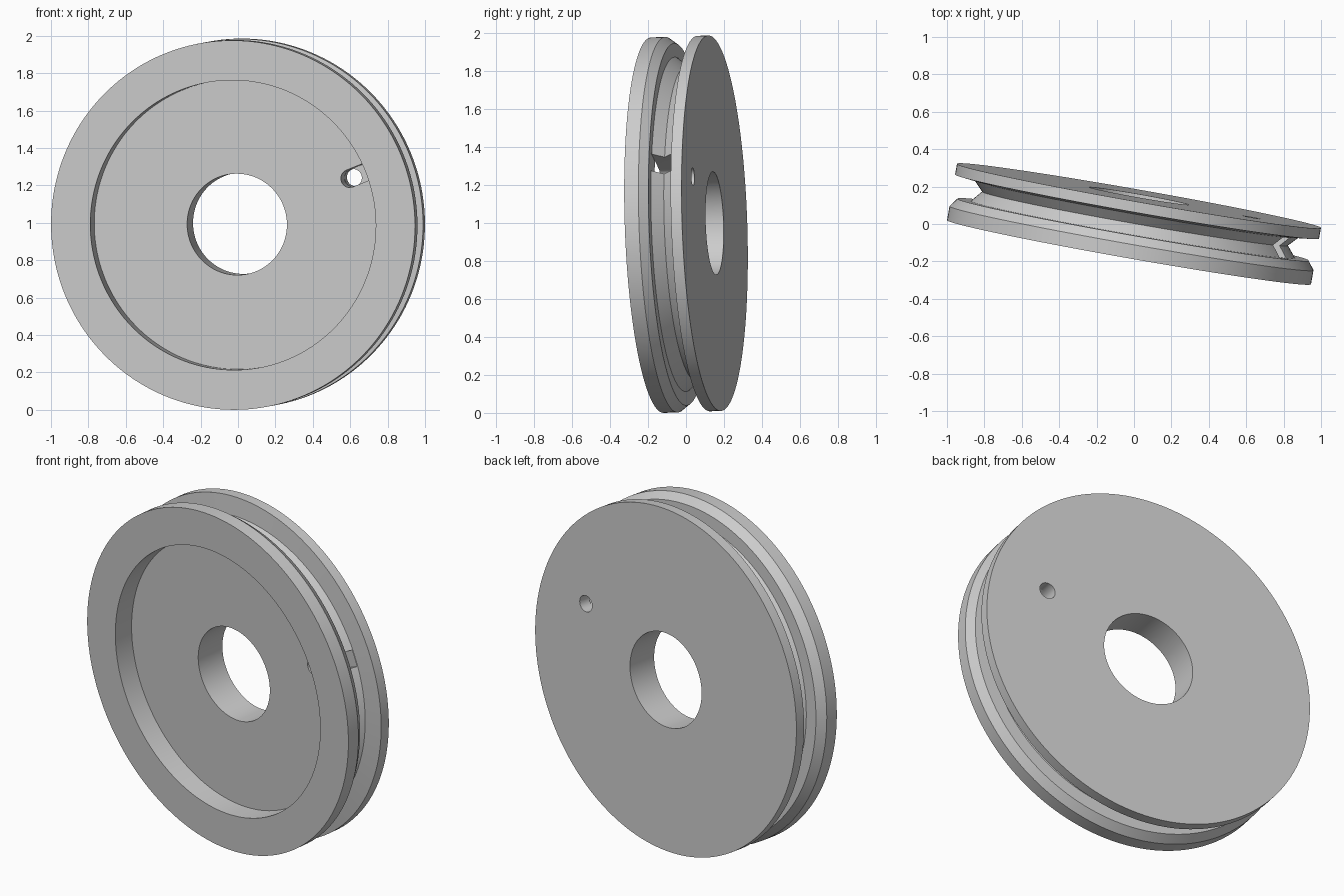
import bpy, bmesh, math
from mathutils import Matrix, Vector

cube = bpy.data.objects.get("Cube")
if cube:
    bpy.data.objects.remove(cube, do_unlink=True)

R, H = 0.988, 0.153      # rim radius, half width
FLOOR = -0.03            # depth of the front recess floor
SEGMENTS = 160

grey = bpy.data.materials.new("plain_grey")
grey.use_nodes = True
grey.diffuse_color = (0.6, 0.6, 0.6, 1)
grey.node_tree.nodes["Principled BSDF"].inputs["Base Color"].default_value = (0.6, 0.6, 0.6, 1)


def make_object(name, bm):
    bmesh.ops.recalc_face_normals(bm, faces=bm.faces)
    mesh = bpy.data.meshes.new(name)
    bm.to_mesh(mesh)
    bm.free()
    mesh.materials.append(grey)
    obj = bpy.data.objects.new(name, mesh)
    bpy.context.collection.objects.link(obj)
    return obj


# Wheel: closed (radius, axial) profile turned about the y axis
profile = [
    (0.271, H), (R, H), (R, 0.095), (0.88, 0.082),     # back flange
    (0.83, 0.03),                                      # groove bottom
    (0.88, FLOOR), (0.953, FLOOR), (R, -0.077),        # step and chamfer
    (R, -H), (0.775, -H), (0.775, FLOOR), (0.271, FLOOR),
]
bm = bmesh.new()
rings = []
for i in range(SEGMENTS):
    a = math.tau * i / SEGMENTS
    rings.append([bm.verts.new((r * math.cos(a), y, r * math.sin(a))) for r, y in profile])
for i, ring in enumerate(rings):
    after = rings[(i + 1) % SEGMENTS]
    for j in range(len(profile)):
        k = (j + 1) % len(profile)
        bm.faces.new((ring[j], ring[k], after[k], after[j]))
wheel = make_object("grooved_wheel", bm)

# Cable hole and radial slot, cut through the recess floor
hole_r, angle, half = 0.66, math.radians(21.8), 0.047
turn = Matrix.Rotation(-angle, 4, 'Y')


def prism(name, outline, y0, y1):
    bm = bmesh.new()
    face = bm.faces.new([bm.verts.new(turn @ Vector((x, y0, z))) for x, z in outline])
    out = bmesh.ops.extrude_face_region(bm, geom=[face])
    verts = [g for g in out["geom"] if isinstance(g, bmesh.types.BMVert)]
    bmesh.ops.translate(bm, verts=verts, vec=(0, y1 - y0, 0))
    cutter = make_object(name, bm)
    cutter.hide_render = True
    return cutter


def arc(start, end, steps, radius):
    return [(hole_r + radius * math.cos(start + (end - start) * i / steps),
             radius * math.sin(start + (end - start) * i / steps)) for i in range(steps + 1)]


slot_outline = arc(math.pi / 2, 1.5 * math.pi, 16, half + 0.001) + [(0.9, -half), (0.9, half)]
cutters = [
    prism("slot_cutter", slot_outline, FLOOR - 0.001, 0.08),
    prism("hole_cutter", arc(0, math.tau, 32, half)[:-1], -0.1, 0.3),
]
bpy.context.view_layer.objects.active = wheel
wheel.select_set(True)
for cutter in cutters:
    mod = wheel.modifiers.new(cutter.name, 'BOOLEAN')
    mod.operation, mod.solver, mod.object = 'DIFFERENCE', 'EXACT', cutter
    bpy.ops.object.modifier_apply(modifier=mod.name)
    bpy.data.objects.remove(cutter, do_unlink=True)

# Lean the wheel and stand it on the ground
wheel.data.transform(Matrix.Rotation(math.radians(-10), 4, 'Z') @ Matrix.Rotation(math.radians(1.9), 4, 'X'))
low = min(v.co.z for v in wheel.data.vertices)
wheel.data.transform(Matrix.Translation((0, 0, -low)))
bpy.ops.object.shade_smooth_by_angle(angle=math.radians(20))
